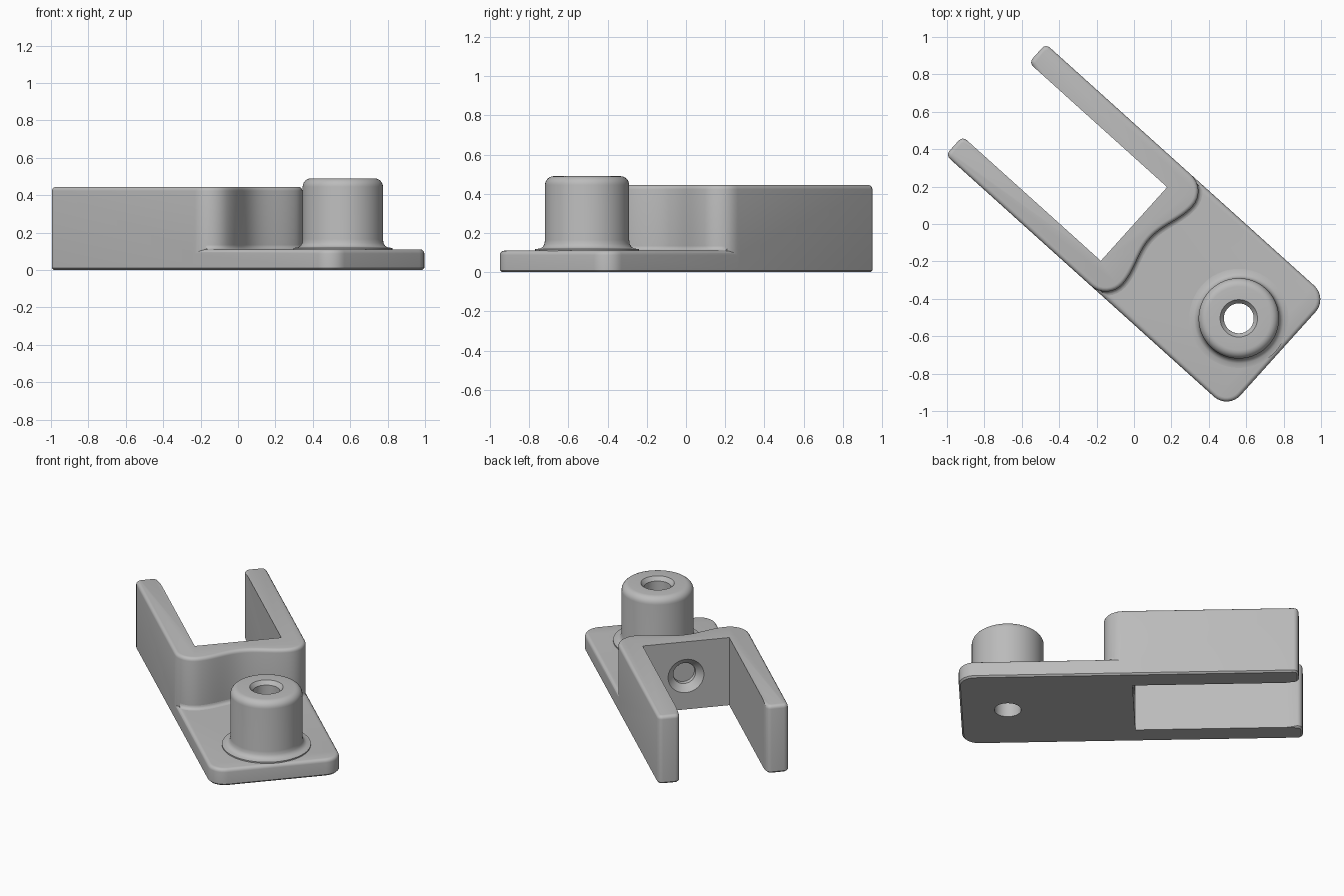
import bpy, bmesh
from math import sin, cos, pi, radians

default = bpy.data.objects.get("Cube")
if default:
    bpy.data.objects.remove(default, do_unlink=True)

grey = bpy.data.materials.new("light grey")
grey.use_nodes = True
grey.diffuse_color = (0.5, 0.5, 0.5, 1)
grey.node_tree.nodes["Principled BSDF"].inputs["Base Color"].default_value = (0.5, 0.5, 0.5, 1)

HALF = 0.40          # half width of the whole part
SLOT = 0.265         # half width of the slot between the arms
TIP, END = -0.995, 1.036
PLATE, WALL = 0.11, 0.445
BOSS_U = 0.754
TURN = radians(-42)


def make_object(name, bm):
    bmesh.ops.recalc_face_normals(bm, faces=bm.faces)
    mesh = bpy.data.meshes.new(name)
    bm.to_mesh(mesh)
    bm.free()
    obj = bpy.data.objects.new(name, mesh)
    bpy.context.collection.objects.link(obj)
    mesh.materials.append(grey)
    return obj


def arc(u, v, r, start, stop, steps=8):
    angles = [radians(start + (stop - start) * i / steps) for i in range(steps + 1)]
    return [(u + r * cos(a), v + r * sin(a)) for a in angles]


def prism(name, outline, height, keep_sharp):
    """Extruded outline with a rounded top rim and a chamfered bottom rim."""
    bm = bmesh.new()
    base = bm.faces.new([bm.verts.new((u, v, 0)) for u, v in outline])
    top = bmesh.ops.extrude_face_region(bm, geom=[base], use_keep_orig=True)["geom"]
    bmesh.ops.translate(bm, vec=(0, 0, height),
                        verts=[g for g in top if isinstance(g, bmesh.types.BMVert)])
    bmesh.ops.recalc_face_normals(bm, faces=bm.faces)
    for z, size, segments in ((height, 0.022, 4), (0, 0.01, 1)):
        rim = []
        for e in bm.edges:
            mid = (e.verts[0].co + e.verts[1].co) / 2
            flat = all(abs(w.co.z - z) < 1e-4 for w in e.verts)
            if flat and not keep_sharp(mid):
                rim.append(e)
        bmesh.ops.bevel(bm, geom=rim, offset=size, segments=segments,
                        profile=0.5, affect='EDGES', clamp_overlap=True)
    return make_object(name, bm)


def boolean(obj, tool, operation):
    mod = obj.modifiers.new("boolean", 'BOOLEAN')
    mod.object, mod.operation, mod.solver = tool, operation, 'EXACT'
    bpy.context.view_layer.update()
    bpy.context.view_layer.objects.active = obj
    bpy.ops.object.modifier_apply(modifier=mod.name)
    bpy.data.objects.remove(tool, do_unlink=True)


def cutter(r1, r2, depth, location, tilt=0):
    bpy.ops.mesh.primitive_cone_add(vertices=48, radius1=r1, radius2=r2, depth=depth,
                                    location=location, rotation=(0, tilt, 0))
    obj = bpy.context.object
    obj.hide_render = True
    return obj


# Forked bracket: two arms joined by a wall with a hollowed front
steps = 24
bulge = [-0.28 + 0.56 * i / steps for i in range(steps + 1)]
wave = [(0.115 + 0.055 * (1 - cos(pi * v / 0.28)) / 2, v) for v in bulge]
front = arc(0.05, -0.28, 0.12, -90, 0)[:-1] + wave + arc(0.05, 0.28, 0.12, 0, 90)[1:]
R = 0.03
right_tip = arc(TIP + R, HALF - R, R, 90, 180, 4) + arc(TIP + R, SLOT + R, R, 180, 270, 4)
left_tip = [(u, -v) for u, v in reversed(right_tip)]
outline = front + right_tip + [(0, SLOT), (0, -SLOT)] + left_tip
body = prism("bracket_body", outline, WALL,
             lambda m: -0.94 < m.x < 0.01 and abs(m.y) < SLOT + 0.01)

# Base plate with rounded outer corners
C = 0.1
plate_outline = ([(0.03, -HALF)] + arc(END - C, C - HALF, C, -90, 0)
                 + arc(END - C, HALF - C, C, 0, 90) + [(0.03, HALF)])
plate = prism("base_plate", plate_outline, PLATE, lambda m: m.x < 0.04)
boolean(body, plate, 'UNION')

# Bolt hole in the plate and blind countersink in the slot wall
boolean(body, cutter(0.08, 0.08, 0.5, (BOSS_U, 0, 0.05)), 'DIFFERENCE')
boolean(body, cutter(0.12, 0.068, 0.05, (0.015, 0, 0.22), pi / 2), 'DIFFERENCE')
boolean(body, cutter(0.068, 0.068, 0.04, (0.05, 0, 0.22), pi / 2), 'DIFFERENCE')

# Small fillet where the wall meets the plate
bm = bmesh.new()
rows = []
F = 0.022
for i in range(1, len(front) - 1):
    du = front[i + 1][0] - front[i - 1][0]
    dv = front[i + 1][1] - front[i - 1][1]
    size = (du * du + dv * dv) ** 0.5
    row = []
    for k in range(5):
        a = k / 4 * pi / 2
        out = F * (1 - sin(a))
        u = front[i][0] + out * dv / size
        v = front[i][1] - out * du / size
        v = max(-0.385, min(0.385, v))
        row.append(bm.verts.new((u, v, PLATE + F * (1 - cos(a)))))
    rows.append(row)
for a, b in zip(rows, rows[1:]):
    for k in range(4):
        bm.faces.new((a[k], b[k], b[k + 1], a[k + 1]))
fillet = make_object("wall_fillet", bm)
if sum(f.normal.z for f in fillet.data.polygons) < 0:
    fillet.data.flip_normals()

# Hollow boss with a thin foot flange and chamfered bore
profile = [(0.08, 0.09), (0.265, 0.09), (0.265, 0.118), (0.24, 0.121), (0.226, 0.13),
           (0.218, 0.144), (0.215, 0.165)]
profile += arc(0.17, 0.445, 0.045, 0, 90, 6) + [(0.10, 0.49), (0.08, 0.465)]
bm = bmesh.new()
ring = [bm.verts.new((r, 0, z)) for r, z in profile]
edges = [bm.edges.new((a, b)) for a, b in zip(ring, ring[1:] + ring[:1])]
bmesh.ops.spin(bm, geom=ring + edges, cent=(0, 0, 0), axis=(0, 0, 1),
               angle=2 * pi, steps=64)
bmesh.ops.remove_doubles(bm, verts=bm.verts, dist=1e-4)
boss = make_object("boss", bm)
for vert in boss.data.vertices:
    vert.co.x += BOSS_U

# Turn everything to its diagonal pose and shade
bpy.ops.object.select_all(action='DESELECT')
for obj in (body, fillet, boss):
    obj.rotation_euler.z = TURN
    obj.select_set(True)
bpy.context.view_layer.objects.active = body
bpy.ops.object.shade_smooth_by_angle(angle=radians(32))
